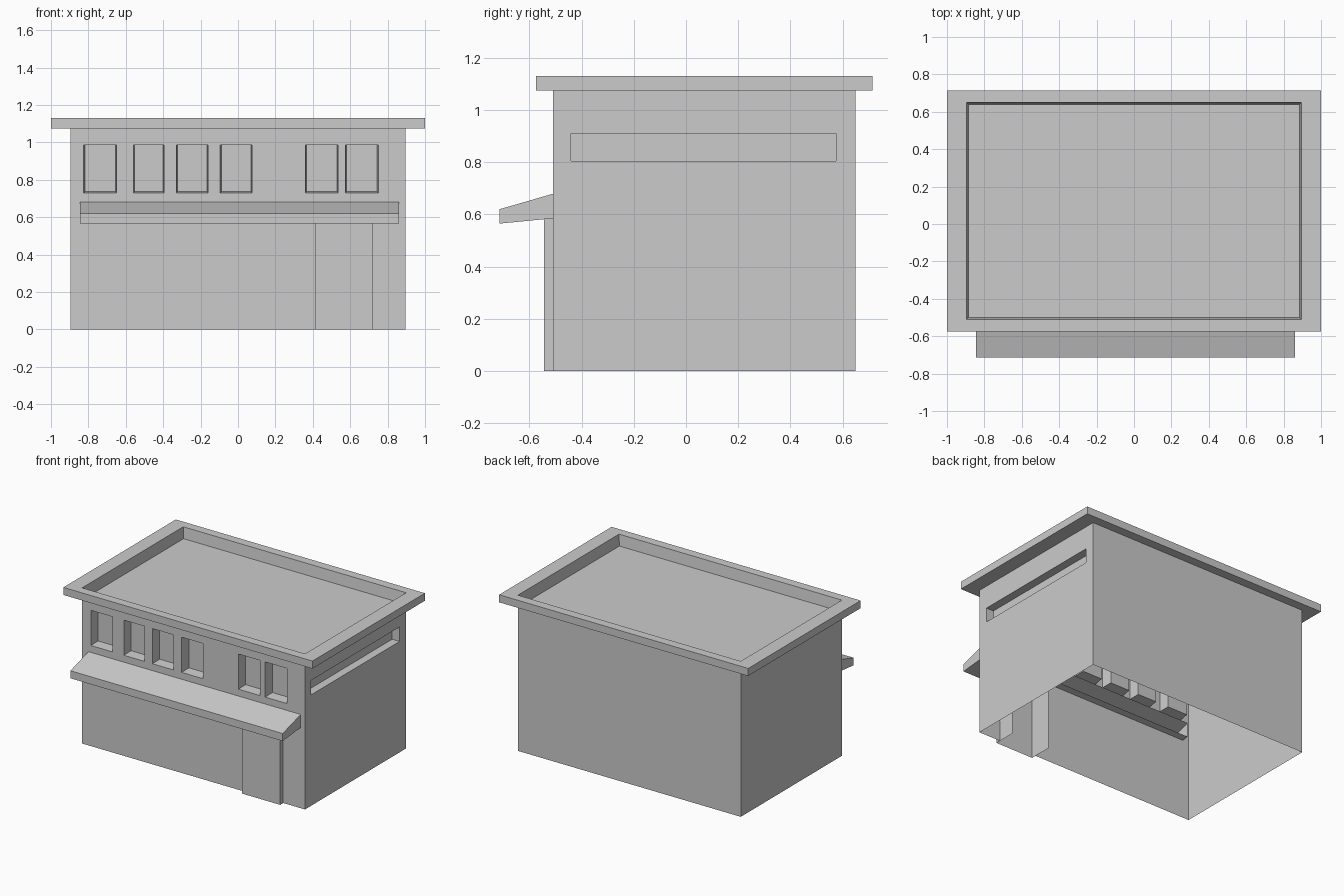
import bpy, bmesh

cube = bpy.data.objects.get("Cube")
if cube:
    bpy.data.objects.remove(cube, do_unlink=True)

plaster = bpy.data.materials.new("plaster_grey")
plaster.use_nodes = True
grey = (0.6, 0.6, 0.6, 1)
plaster.diffuse_color = grey
plaster.node_tree.nodes["Principled BSDF"].inputs["Base Color"].default_value = grey

# Main dimensions
X0, X1, Y0, Y1 = -0.895, 0.895, -0.51, 0.65
EAVES, ROOF_TOP, ROOF_FLOOR = 1.075, 1.13, 1.05
SILL, HEAD = 0.73, 0.985
WINDOWS = [(-0.825, -0.65), (-0.56, -0.395), (-0.33, -0.16),
           (-0.095, 0.075), (0.36, 0.535), (0.575, 0.75)]
DOOR = (0.415, 0.72, 0, 0.585)
HOOD = (-0.845, 0.86, 0.585, 0.68)
STRIP = (-0.44, 0.575, 0.805, 0.91)


def make(name, faces):
    """Object from a list of faces, each a list of points."""
    bm = bmesh.new()
    for points in faces:
        bm.faces.new([bm.verts.new(p) for p in points])
    bmesh.ops.remove_doubles(bm, verts=bm.verts, dist=0.0001)
    bmesh.ops.dissolve_limit(bm, angle_limit=0.01, verts=bm.verts, edges=bm.edges)
    mesh = bpy.data.meshes.new(name)
    bm.to_mesh(mesh)
    bm.free()
    mesh.materials.append(plaster)
    obj = bpy.data.objects.new(name, mesh)
    bpy.context.collection.objects.link(obj)
    return obj


def rect(u0, u1, v0, v1, place, depth=0):
    return [place(u, v, depth) for u, v in ((u0, v0), (u1, v0), (u1, v1), (u0, v1))]


def bridge(a, b):
    """Quads joining two closed loops."""
    n = len(a)
    return [[a[i], a[(i + 1) % n], b[(i + 1) % n], b[i]] for i in range(n)]


def wall(name, u0, u1, holes, place):
    """Thin wall with rectangular openings."""
    us = sorted({u0, u1, *[u for h in holes for u in h[:2]]})
    vs = sorted({0, EAVES, *[v for h in holes for v in h[2:]]})
    faces = []
    for a, b in zip(us, us[1:]):
        for c, d in zip(vs, vs[1:]):
            u, v = (a + b) / 2, (c + d) / 2
            if not any(h[0] < u < h[1] and h[2] < v < h[3] for h in holes):
                faces.append(rect(a, b, c, d, place))
    make(name, faces)


def recess(name, hole, place, depth, taper=0.006):
    """Blind opening sunk into a wall."""
    u0, u1, v0, v1 = hole
    outer = rect(u0, u1, v0, v1, place)
    inner = rect(u0 + taper, u1 - taper, v0 + taper, v1, place, depth)
    make(name, bridge(outer, inner) + [inner])


def front(u, v, d=0):
    return (u, Y0 + d, v)


def right_side(u, v, d=0):
    return (X1 - d, u, v)


# Walls
window_holes = [(a, b, SILL, HEAD) for a, b in WINDOWS]
wall("front_wall", X0, X1, window_holes + [DOOR, HOOD], front)
wall("side_wall_windowed", Y0, Y1, [STRIP], right_side)
wall("side_wall_plain", -Y1, -Y0, [], lambda u, v, d=0: (X0, -u, v))
wall("back_wall", -X1, -X0, [], lambda u, v, d=0: (-u, Y1, v))

# Sunken windows
for i, hole in enumerate(window_holes):
    recess(f"front_window_{i + 1}", hole, front, 0.075)
recess("side_strip_window", STRIP, right_side, 0.06, 0)

# Projecting door, open behind
a, b, c, d = DOOR
plan = [(a, -0.38), (a, -0.545), (b, -0.545), (b, -0.38)]
make("door", [[(*p, c), (*q, c), (*q, d), (*p, d)] for p, q in zip(plan, plan[1:])])

# Sloping hood above the door, open behind
section = [(-0.46, 0.59), (-0.715, 0.565), (-0.715, 0.62), (-0.46, 0.694)]
left_end, right_end = [[(x, y, z) for y, z in section] for x in HOOD[:2]]
make("hood", bridge(left_end, right_end)[:3] + [left_end, right_end[::-1]])


# Roof with overhang and sunken deck
def ring(grow, z):
    return rect(X0 - grow, X1 + grow, Y0 - grow, Y1 + grow, lambda u, v, _: (u, v, z))


over_x, over_y = 0.105, 0.065
outer_low, outer_top = [
    rect(X0 - over_x, X1 + over_x, Y0 - over_y, Y1 + over_y, lambda u, v, _: (u, v, z))
    for z in (EAVES, ROOF_TOP)]
rings = [ring(0, EAVES), outer_low, outer_top, ring(0, ROOF_TOP), ring(-0.01, ROOF_FLOOR)]
make("roof", [f for p, q in zip(rings, rings[1:]) for f in bridge(p, q)] + [rings[-1]])
